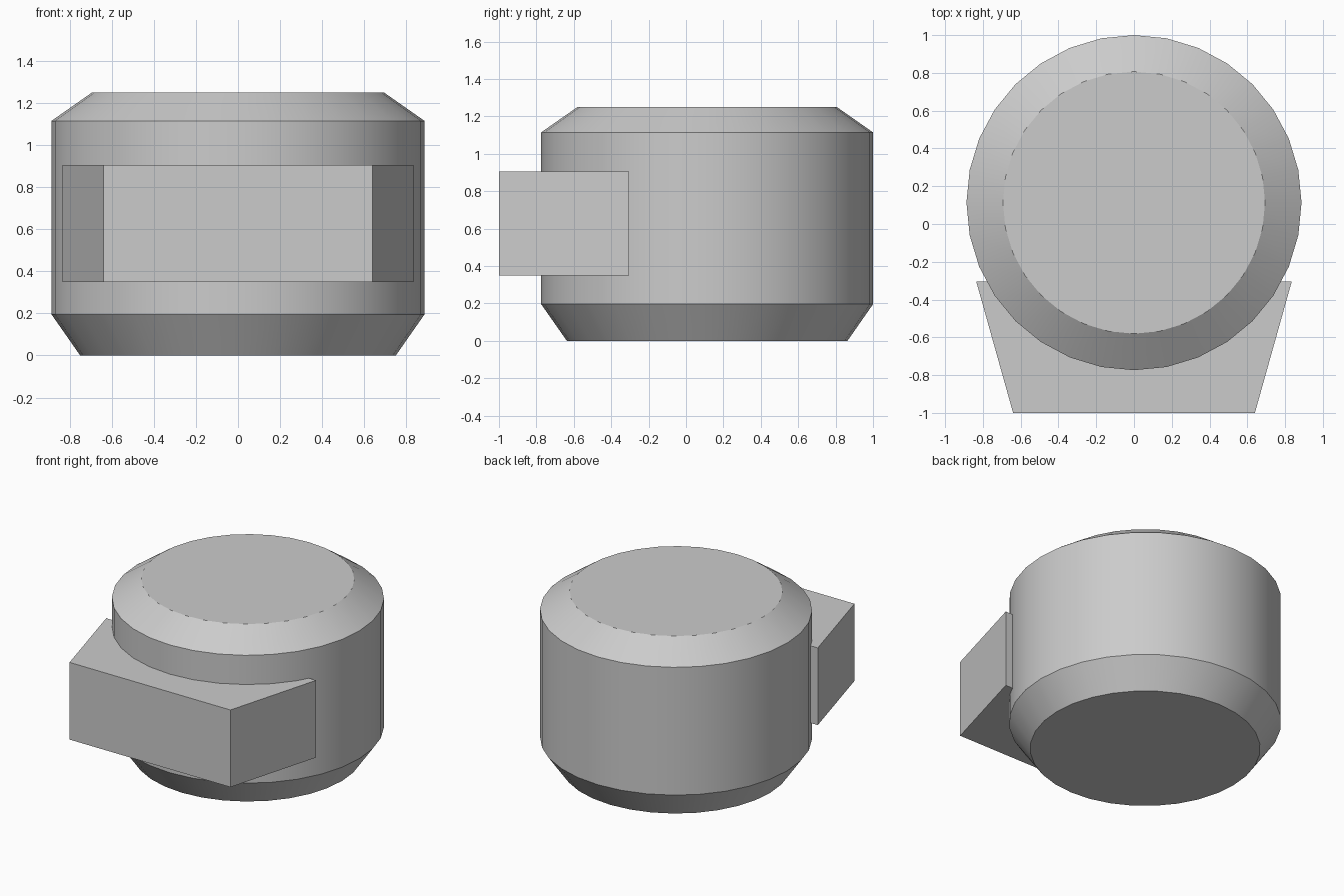
import bpy
from math import cos, sin, tau, radians

if "Cube" in bpy.data.objects:
    bpy.data.objects.remove(bpy.data.objects["Cube"])

# One plain grey for the whole model
grey = bpy.data.materials.new("grey")
grey.use_nodes = True
grey.diffuse_color = (0.6, 0.6, 0.6, 1)
grey.node_tree.nodes["Principled BSDF"].inputs["Base Color"].default_value = (0.6, 0.6, 0.6, 1)


def loft(name, rings):
    """Closed solid skinned through equal-sized rings, bottom to top."""
    n = len(rings[0])
    faces = [tuple(reversed(range(n)))]
    for r in range(len(rings) - 1):
        a, b = r * n, (r + 1) * n
        for i in range(n):
            j = (i + 1) % n
            faces.append((a + i, a + j, b + j, b + i))
    top = (len(rings) - 1) * n
    faces.append(tuple(range(top, top + n)))
    mesh = bpy.data.meshes.new(name)
    mesh.from_pydata([v for ring in rings for v in ring], [], faces)
    mesh.materials.append(grey)
    obj = bpy.data.objects.new(name, mesh)
    bpy.context.collection.objects.link(obj)
    return obj


def circle(radius, z, sides=32, centre_y=0.113):
    return [(radius * cos(tau * i / sides), centre_y + radius * sin(tau * i / sides), z)
            for i in range(sides)]


# Round drum with chamfered top and bottom rims
drum_profile = [(0.75, 0), (0.887, 0.196), (0.887, 1.115), (0.694, 1.25)]
drum = loft("drum_body", [circle(r, z) for r, z in drum_profile])
bpy.ops.object.select_all(action="DESELECT")
drum.select_set(True)
bpy.context.view_layer.objects.active = drum
bpy.ops.object.shade_smooth_by_angle(angle=radians(30))

# Tapered block on the front
outline = [(-0.64, -1), (0.64, -1), (0.835, -0.305), (-0.835, -0.305)]
loft("front_block", [[(x, y, z) for x, y in outline] for z in (0.35, 0.905)])
